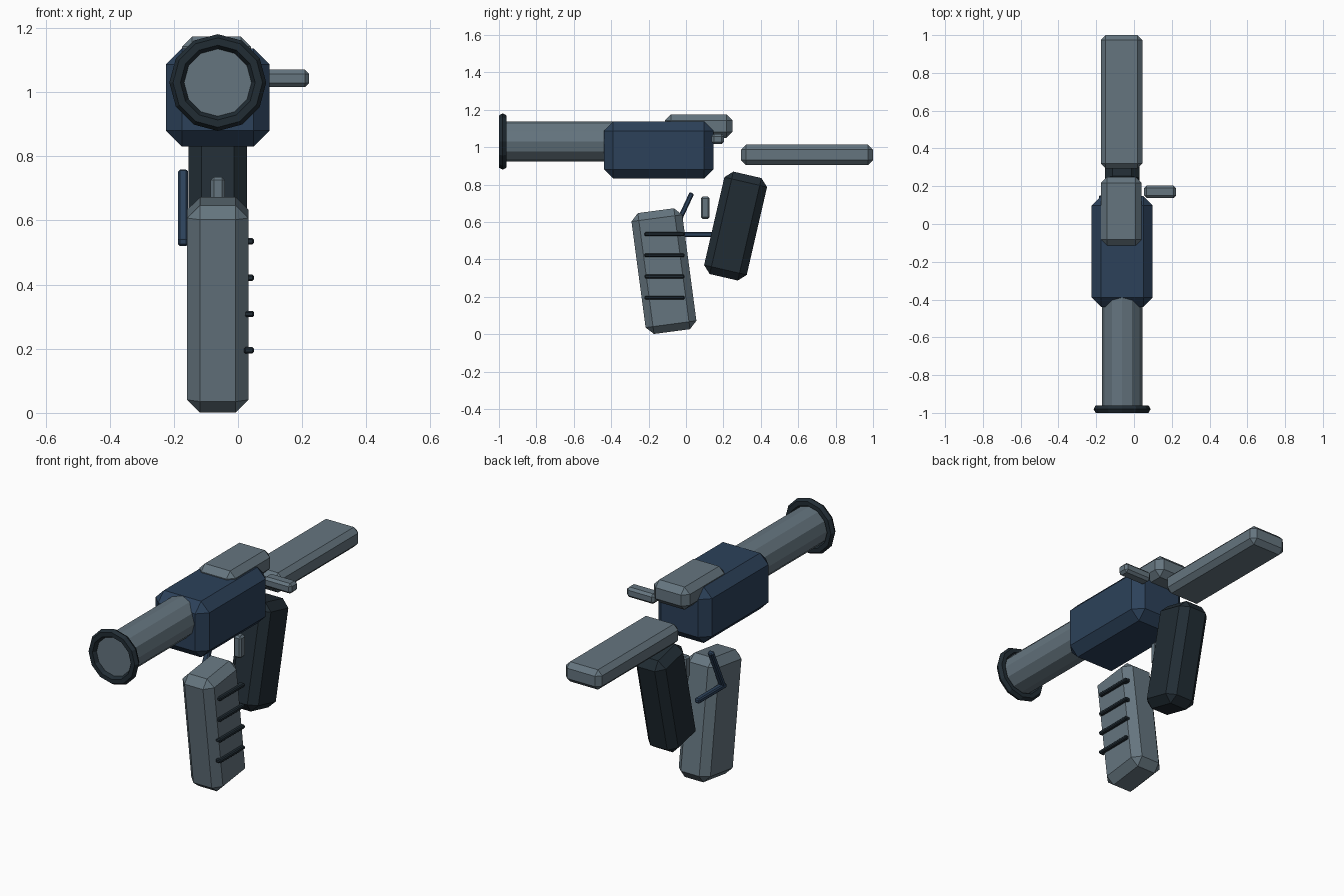
import bpy
import bmesh
import math
from mathutils import Matrix

if "Cube" in bpy.data.objects:
    bpy.data.objects.remove(bpy.data.objects["Cube"])

CX = -0.063  # centre line of the whole assembly


def material(name, rgb):
    m = bpy.data.materials.new(name)
    m.diffuse_color = (*rgb, 1.0)
    m.use_nodes = True
    m.node_tree.nodes["Principled BSDF"].inputs["Base Color"].default_value = m.diffuse_color
    return m


GREY = material("slate_grey", (0.130, 0.178, 0.212))
BLUE = material("navy_blue", (0.025, 0.053, 0.101))
DARK = material("near_black", (0.0152, 0.0255, 0.0343))


def add_object(name, bm, mat):
    bmesh.ops.recalc_face_normals(bm, faces=bm.faces)
    mesh = bpy.data.meshes.new(name)
    bm.to_mesh(mesh)
    bm.free()
    mesh.materials.append(mat)
    ob = bpy.data.objects.new(name, mesh)
    bpy.context.collection.objects.link(ob)
    return ob


def chamfer_box(name, centre, size, bevel, mat, tilt=0.0):
    """Box with flat chamfered edges, tilted about x in degrees."""
    bm = bmesh.new()
    bmesh.ops.create_cube(bm, size=1.0, matrix=Matrix.Diagonal((*size, 1.0)))
    bmesh.ops.bevel(bm, geom=bm.edges[:], offset=bevel, segments=1,
                    profile=0.5, affect='EDGES')
    ob = add_object(name, bm, mat)
    ob.location = centre
    ob.rotation_euler.x = math.radians(tilt)
    return ob


# Main housing and top cover
chamfer_box("housing", (CX, -0.146, 0.984), (0.324, 0.586, 0.306), 0.05, BLUE)
chamfer_box("top_cover", (-0.067, 0.068, 1.112), (0.216, 0.362, 0.124), 0.032, GREY)

# Rear stock and side handle
chamfer_box("stock", (-0.066, 0.647, 0.959), (0.220, 0.706, 0.108), 0.026, GREY)
chamfer_box("side_handle", (0.138, 0.170, 1.043), (0.168, 0.066, 0.055), 0.013, GREY)

# Tube
bm = bmesh.new()
bmesh.ops.create_cone(bm, cap_ends=True, segments=12, radius1=0.107, radius2=0.107,
                      depth=0.63,
                      matrix=Matrix.Translation((CX, -0.665, 1.03))
                      @ Matrix.Rotation(math.pi / 2, 4, 'X'))
add_object("tube", bm, GREY)

# Ring on the tube's front end, a six-sided section swept round twelve steps
bm = bmesh.new()
loops = []
for i in range(12):
    a = i * math.tau / 12
    loop = []
    for j in range(6):
        b = j * math.tau / 6
        r = 0.128 + 0.023 * math.cos(b)
        loop.append(bm.verts.new((CX + r * math.cos(a), -0.98 + 0.023 * math.sin(b),
                                  1.03 + r * math.sin(a))))
    loops.append(loop)
for i in range(12):
    p, q = loops[i], loops[(i + 1) % 12]
    for j in range(6):
        k = (j + 1) % 6
        bm.faces.new((p[j], q[j], q[k], p[k]))
add_object("front_ring", bm, DARK)

# Rear grip and front magazine
chamfer_box("rear_grip", (CX, 0.265, 0.578), (0.182, 0.234, 0.562), 0.04, DARK, -13)
chamfer_box("magazine", (CX, -0.118, 0.337), (0.191, 0.274, 0.652), 0.04, GREY, 7.6)

# Ribs on the right side of the magazine
for i in range(4):
    chamfer_box(f"magazine_rib_{i + 1}", (0.034, -0.115, 0.195 + 0.1133 * i),
                (0.032, 0.214, 0.020), 0.005, DARK)

# Trigger and its guard bars
chamfer_box("trigger", (CX, 0.103, 0.676), (0.045, 0.047, 0.120), 0.010, GREY)
chamfer_box("guard_bottom", (-0.171, 0.032, 0.533), (0.031, 0.24, 0.026), 0.006, BLUE)
chamfer_box("guard_front", (-0.171, -0.021, 0.642), (0.031, 0.026, 0.25), 0.006, BLUE, -25)
